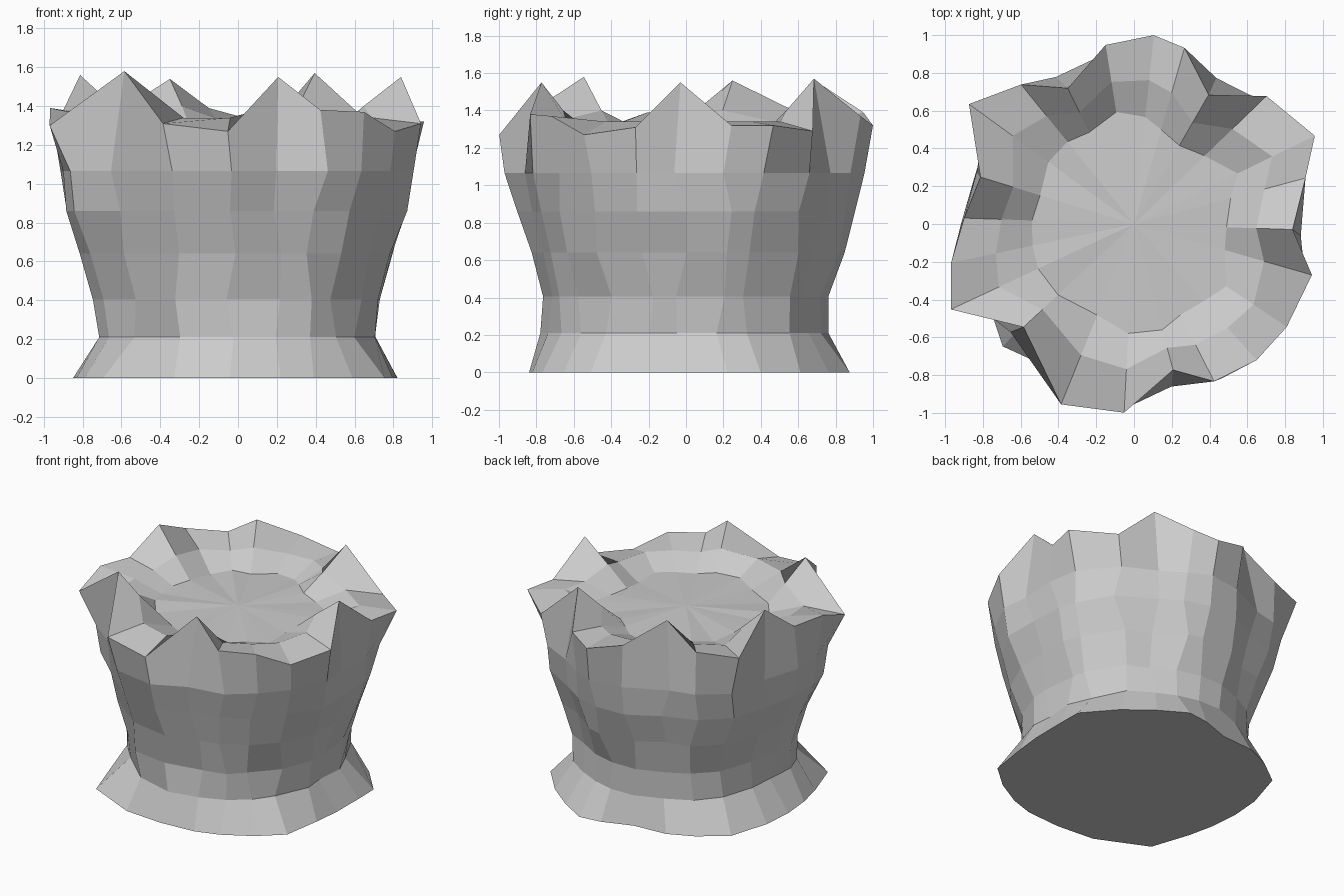
import bpy, bmesh, random
from math import sin, cos, radians

random.seed(11)

# Columns: angle, rim radius, rim height, radius of sunken top, radius of foot
RIM = [
    (-75, .80, 1.55, .58, .85), (-63, .935, 1.38, .54, .86),
    (-48, .97, 1.37, .55, .88), (-34, .975, 1.27, .59, .91),
    (-16, .98, 1.31, .50, .83), (-2, .84, 1.55, .49, .82),
    (15, .94, 1.32, .53, .85), (26, 1.065, 1.32, .61, .91),
    (44, .975, 1.29, .52, .88), (60, .79, 1.57, .48, .88),
    (74, .97, 1.37, .52, .91), (84, 1.005, 1.32, .57, .86),
    (99, .96, 1.39, .60, .79), (116, .80, 1.54, .54, .85),
    (129, .95, 1.38, .56, .88), (144, 1.08, 1.37, .56, .92),
    (163, .85, 1.56, .52, .87), (178, .90, 1.38, .54, .85),
    (192, .99, 1.39, .55, .85), (205, 1.07, 1.30, .56, .87),
    (223, .80, 1.58, .55, .95), (248, 1.03, 1.31, .52, .88),
    (267, 1.00, 1.27, .58, .84),
]
# Wall levels: height, average radius, share of the rim shape, stretch in y
WALL = [(.21, .745, .12, .045), (.405, .755, .15, .02), (.64, .82, .2, .01),
        (.86, .887, .25, 0), (1.065, .925, .38, .01)]

bm = bmesh.new()


def vert(angle, r, z):
    a = radians(angle)
    return bm.verts.new((r * cos(a), r * sin(a), z))


# Flared foot
rings = [[vert(a, foot, 0) for a, _, _, _, foot in RIM]]

# Bark wall, slightly twisted and uneven
for z, r, share, stretch in WALL:
    ring = []
    for a, rim, *_ in RIM:
        k = 1 + share * (rim / .95 - 1) - stretch * cos(radians(2 * a))
        ring.append(vert(a + random.uniform(-2.5, 2.5),
                         r * k + random.uniform(-.02, .02), z))
    rings.append(ring)

# Jagged rim, inner slope and sunken top edge
rings.append([vert(a, r, z) for a, r, z, _, _ in RIM])
rings.append([vert(a, .45 * r + .55 * i, 1.4 if z > 1.5 else 1.34)
              for a, r, z, i, _ in RIM])
rings.append([vert(a, i, 1.27 + random.uniform(-.01, .01))
              for a, _, _, i, _ in RIM])

n = len(RIM)
for lo, hi in zip(rings, rings[1:]):
    for j in range(n):
        k = (j + 1) % n
        bm.faces.new((lo[j], lo[k], hi[k], hi[j]))

# Flat underside and fanned top
bm.faces.new(rings[0][::-1])
centre = vert(0, 0, 1.28)
for j in range(n):
    bm.faces.new((rings[-1][j], rings[-1][(j + 1) % n], centre))

bmesh.ops.recalc_face_normals(bm, faces=bm.faces)
mesh = bpy.data.meshes.new("tree_stump")
bm.to_mesh(mesh)
bm.free()
bpy.context.collection.objects.link(bpy.data.objects.new("tree_stump", mesh))
